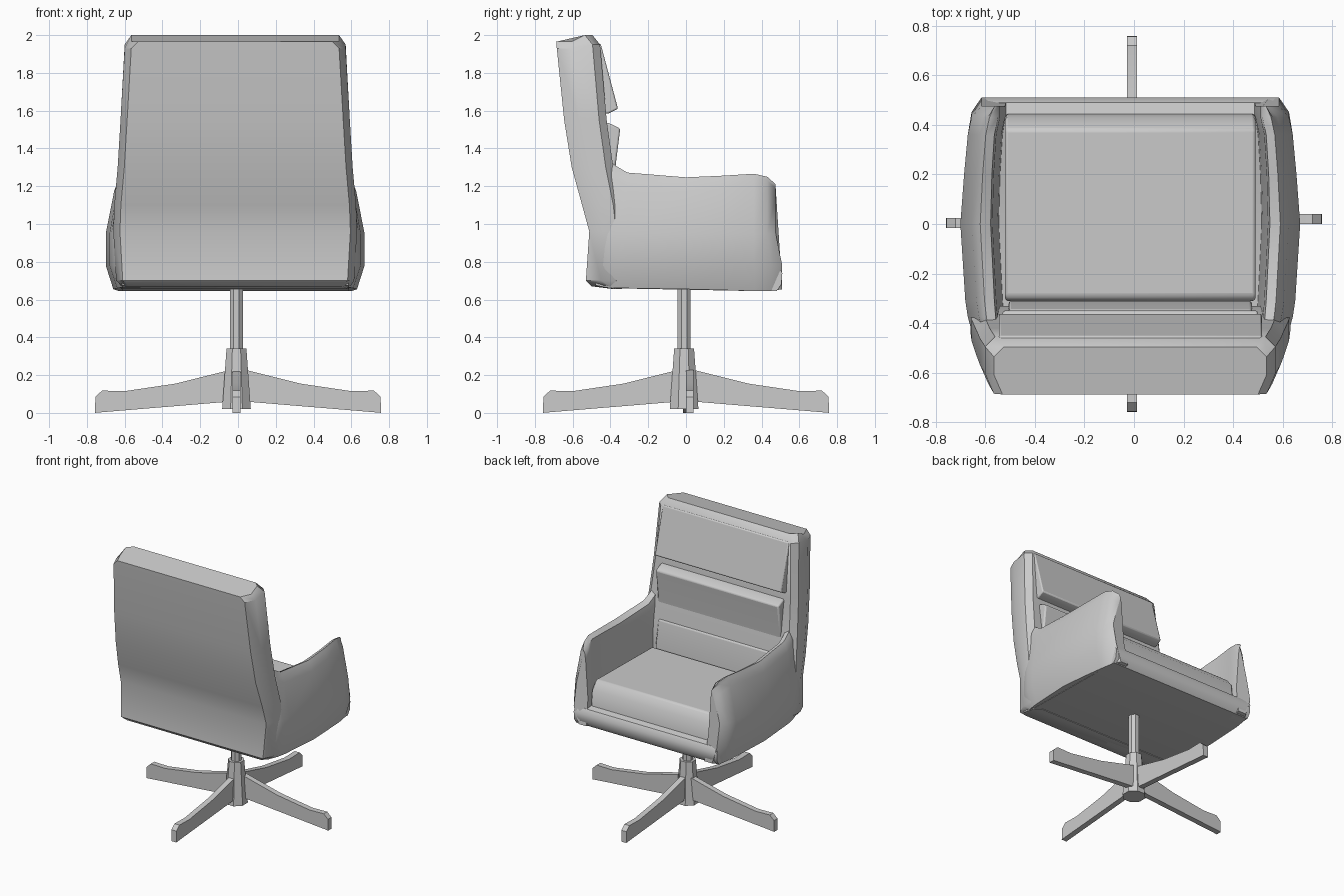
import bpy, bmesh, math

if "Cube" in bpy.data.objects:
    bpy.data.objects.remove(bpy.data.objects["Cube"])

CX = -0.015  # upholstery sits a touch left of centre


def finish(name, bm, bevel=0.0, angle=35, segments=2):
    bmesh.ops.recalc_face_normals(bm, faces=bm.faces)
    me = bpy.data.meshes.new(name)
    bm.to_mesh(me)
    bm.free()
    ob = bpy.data.objects.new(name, me)
    bpy.context.collection.objects.link(ob)
    if bevel:
        mod = ob.modifiers.new("bevel", 'BEVEL')
        mod.width = bevel
        mod.segments = segments
        mod.limit_method = 'ANGLE'
        mod.angle_limit = math.radians(40)
    bpy.ops.object.select_all(action='DESELECT')
    ob.select_set(True)
    bpy.context.view_layer.objects.active = ob
    bpy.ops.object.shade_smooth_by_angle(angle=math.radians(angle))
    return ob


def loft(name, rings, bevel=0.0, angle=35):
    """Skin a list of equal-length point rings and cap both ends."""
    bm = bmesh.new()
    vs = [[bm.verts.new(p) for p in r] for r in rings]
    n = len(rings[0])
    for a, b in zip(vs, vs[1:]):
        for i in range(n):
            j = (i + 1) % n
            bm.faces.new((a[i], a[j], b[j], b[i]))
    bm.faces.new(vs[0])
    bm.faces.new(vs[-1])
    return finish(name, bm, bevel, angle)


def slab(name, profile, half, bevel=0.0, cx=CX):
    """Extrude a (y, z) profile across x."""
    return loft(name, [[(cx + s * half, y, z) for y, z in profile] for s in (-1, 1)], bevel)


# Back shell: stacked horizontal sections (z back, z front, y back, y front, half width)
sections = [
    (0.67, 0.655, -0.50, -0.34, 0.60), (0.70, 0.70, -0.53, -0.33, 0.63),
    (0.96, 0.96, -0.512, -0.33, 0.645), (1.10, 1.10, -0.55, -0.345, 0.64),
    (1.30, 1.30, -0.605, -0.385, 0.622), (1.55, 1.55, -0.645, -0.42, 0.607),
    (1.93, 1.95, -0.684, -0.455, 0.585), (1.965, 2.0, -0.687, -0.495, 0.55)]
rings = []
for zb, zf, yb, yf, w in sections:
    half = [(w - 0.04, yf, zf), (w, yf - 0.04, zf), (w, yb + 0.08, zb), (w - 0.035, yb, zb)]
    rings.append([(CX + x, y, z) for x, y, z in half] +
                 [(CX - x, y, z) for x, y, z in reversed(half)])
loft("back_shell", rings, angle=40)

# Arms: sections along y (y, z bottom, z top, outer x, inner x)
arm = [(-0.50, 0.70, 1.16, 0.60, 0.53), (-0.43, 0.665, 1.36, 0.64, 0.53),
       (-0.375, 0.662, 1.31, 0.655, 0.535), (-0.31, 0.66, 1.272, 0.665, 0.54),
       (0.0, 0.655, 1.247, 0.685, 0.555), (0.20, 0.65, 1.256, 0.67, 0.55),
       (0.36, 0.645, 1.266, 0.655, 0.54), (0.43, 0.645, 1.25, 0.64, 0.525),
       (0.475, 0.655, 1.21, 0.60, 0.525)]
for side, name in ((1, "right_arm"), (-1, "left_arm")):
    rings = []
    for y, zb, zt, xo, xi in arm:
        toe = max(0.0, y - 0.36) * 0.3
        ring = [(xi - 0.03, y + toe, zb), (xo - 0.04, y + toe, zb), (xo, y + toe, 0.78),
                (xo, y, 0.95), (xo - 0.045, y, zt - 0.07), (xo - 0.065, y, zt - 0.02),
                ((xo + xi) / 2 - 0.015, y, zt), (xi + 0.008, y, zt - 0.02),
                (xi, y, zt - 0.07), (xi - 0.02, y, 0.85)]
        rings.append([(CX + side * px, py, pz) for px, py, pz in ring])
    loft(name, rings, angle=45)

# Seat base with rounded front rail
slab("seat_base", [(-0.48, 0.675), (-0.40, 0.66), (0.36, 0.645), (0.48, 0.645), (0.505, 0.68),
                   (0.51, 0.74), (0.49, 0.775), (0.44, 0.785), (0.38, 0.75), (-0.48, 0.75)], 0.60)

# Cushions
slab("seat_cushion", [(-0.31, 0.72), (0.42, 0.73), (0.445, 0.77), (0.43, 0.90), (0.38, 0.96),
                      (-0.29, 0.95), (-0.31, 0.93)], 0.505, 0.012)
slab("lower_back_cushion", [(-0.40, 0.75), (-0.31, 0.75), (-0.31, 0.96), (-0.345, 1.14),
                            (-0.42, 1.16)], 0.49, 0.01)
slab("lumbar_cushion", [(-0.48, 1.16), (-0.385, 1.17), (-0.37, 1.33), (-0.348, 1.505),
                        (-0.41, 1.535), (-0.50, 1.53)], 0.515, 0.01)
slab("head_cushion", [(-0.50, 1.58), (-0.41, 1.585), (-0.36, 1.61), (-0.452, 1.955),
                      (-0.52, 1.955)], 0.53, 0.008)


def post(name, r1, r2, z1, z2, sides, bevel=0.0):
    rings = []
    for r, z in ((r1, z1), (r2, z2)):
        rings.append([(-0.008 + r * math.cos(math.tau * (i + 0.5) / sides),
                       -0.01 + r * math.sin(math.tau * (i + 0.5) / sides), z)
                      for i in range(sides)])
    loft(name, rings, bevel, 30)


# Pedestal
post("column", 0.038, 0.038, 0.30, 0.67, 8)
post("hub", 0.082, 0.057, 0.02, 0.34, 8)

# Four swivel legs
leg = [(0.04, 0.228), (0.07, 0.22), (0.33, 0.155), (0.60, 0.115), (0.72, 0.118), (0.755, 0.085),
       (0.757, 0.0), (0.74, 0.002), (0.04, 0.06)]
for i in range(4):
    ob = slab("leg_%d" % (i + 1), leg, 0.021, 0.0, cx=-0.008)
    ob.rotation_euler.z = i * math.pi / 2
    if i == 2:
        ob.location.x = -0.016
    if i in (1, 3):
        ob.location.y = 0.012
